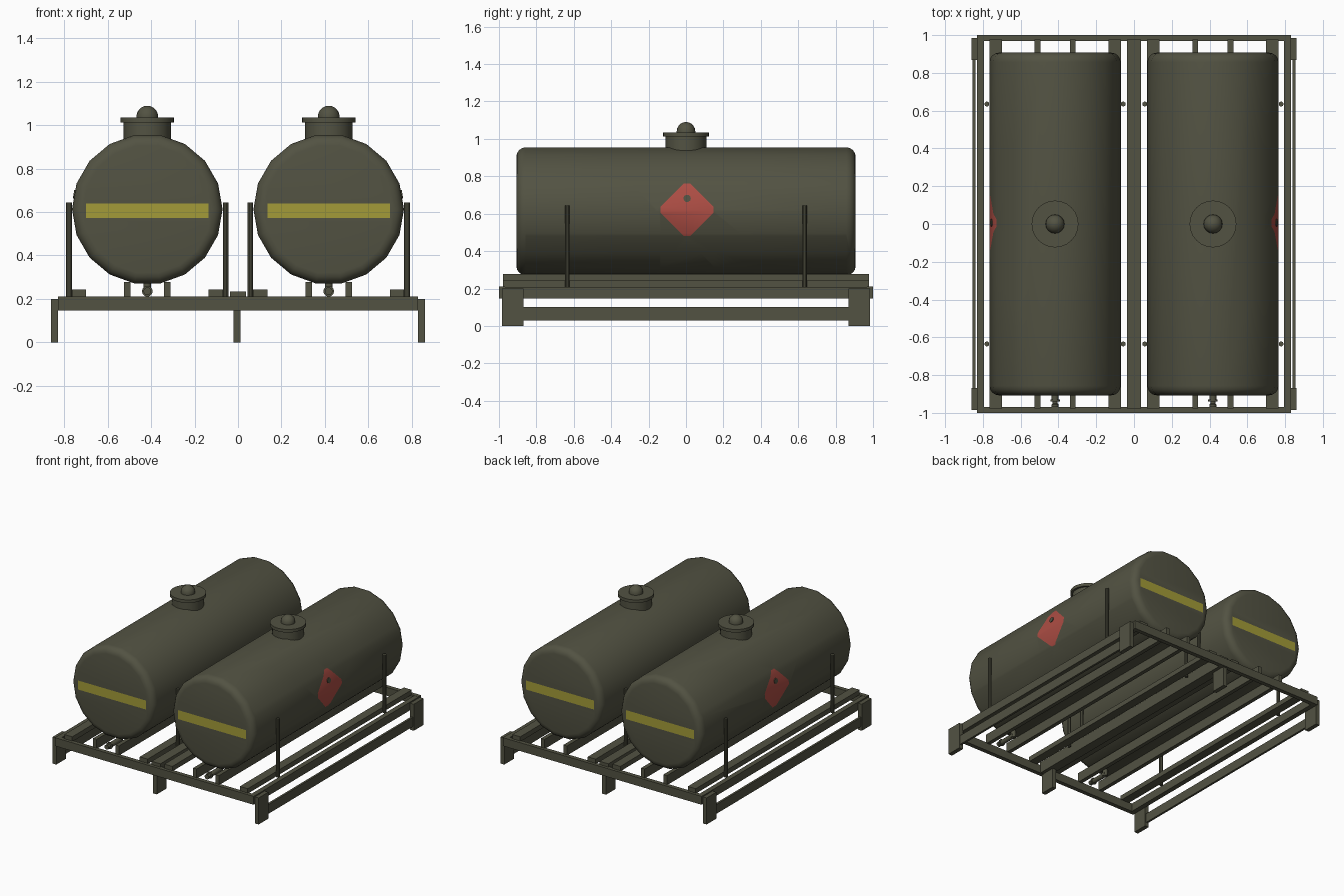
import bpy, bmesh, math
from mathutils import Vector

if "Cube" in bpy.data.objects:
    bpy.data.objects.remove(bpy.data.objects["Cube"])

def material(name, col):
    m = bpy.data.materials.new(name)
    m.diffuse_color = (*col, 1)
    m.use_nodes = True
    m.node_tree.nodes["Principled BSDF"].inputs["Base Color"].default_value = m.diffuse_color
    return m

OLIVE = material("olive_paint", (0.085, 0.085, 0.055))
YELLOW = material("yellow_band", (0.37, 0.33, 0.04))
RED = material("red_sign", (0.42, 0.075, 0.058))

def finish(bm, name, mats=(OLIVE,), smooth=False):
    bmesh.ops.recalc_face_normals(bm, faces=bm.faces)
    me = bpy.data.meshes.new(name)
    bm.to_mesh(me)
    bm.free()
    ob = bpy.data.objects.new(name, me)
    bpy.context.collection.objects.link(ob)
    for m in mats:
        me.materials.append(m)
    if smooth:
        bpy.ops.object.select_all(action='DESELECT')
        ob.select_set(True)
        bpy.context.view_layer.objects.active = ob
        bpy.ops.object.shade_smooth_by_angle(angle=math.radians(35))
    return ob

def box(name, x0, x1, y0, y1, z0, z1):
    bm = bmesh.new()
    bmesh.ops.create_cube(bm, size=1)
    for v in bm.verts:
        v.co = Vector((x0 + (v.co.x + .5) * (x1 - x0),
                       y0 + (v.co.y + .5) * (y1 - y0),
                       z0 + (v.co.z + .5) * (z1 - z0)))
    return finish(bm, name)

def lathe(profile, n, centre, axis):
    """Closed solid of revolution; profile is (radius, distance along axis)."""
    bm = bmesh.new()
    rings = []
    for r, t in profile:
        ring = []
        for i in range(n):
            a = 2 * math.pi * i / n
            c, s = r * math.cos(a), r * math.sin(a)
            p = {'Z': (c, s, t), 'Y': (c, t, s), 'X': (t, c, s)}[axis]
            ring.append(bm.verts.new(Vector(centre) + Vector(p)))
        rings.append(ring)
    for a, b in zip(rings, rings[1:]):
        for i in range(n):
            j = (i + 1) % n
            bm.faces.new((a[i], a[j], b[j], b[i]))
    bm.faces.new(rings[0])
    bm.faces.new(rings[-1])
    bmesh.ops.recalc_face_normals(bm, faces=bm.faces)
    return bm

def cut(bm, pick, co, no):
    faces = [f for f in bm.faces if pick(f)]
    geom = faces + list({e for f in faces for e in f.edges}) + list({v for f in faces for v in f.verts})
    bmesh.ops.bisect_plane(bm, geom=geom, plane_co=co, plane_no=no, dist=1e-5)

TX, TZ, R, L, B = 0.418, 0.613, 0.347, 0.907, 0.05

for side, label in ((-1, "left"), (1, "right")):
    cx = side * TX
    # tank with rounded ends
    arc = [(R - B + B * math.sin(a), L - B + B * math.cos(a))
           for a in (math.radians(d) for d in (0, 22.5, 45, 67.5, 90))]
    bm = lathe([(r, -t) for r, t in arc] + arc[::-1], 18, (cx, 0, TZ), 'Y')
    # yellow bands cut into both end caps
    cap = lambda f: abs(f.normal.y) > 0.99
    for dz in (-0.035, 0.033):
        cut(bm, cap, (0, 0, 0.607 + dz), (0, 0, 1))
    for dx in (-0.283, 0.283):
        cut(bm, cap, (cx + dx, 0, 0), (1, 0, 0))
    # red diamond with blunted corners cut into the outer side
    dy, dz0 = 0.006, 0.621
    flank = lambda f: (f.normal.x * side > 0.5 and abs(f.normal.y) < 0.1)
    for sy in (-1, 1):
        for sz in (-1, 1):
            cut(bm, flank, (0, dy + sy * 0.158, dz0), (0, sy, sz))
        cut(bm, flank, (0, dy + sy * 0.142, 0), (0, 1, 0))
        cut(bm, flank, (0, 0, dz0 + sy * 0.14), (0, 0, 1))
    for f in bm.faces:
        c = f.calc_center_median()
        if cap(f) and abs(c.z - 0.606) < 0.034 and abs(c.x - cx) < 0.283:
            f.material_index = 1
        u, v = abs(c.y - dy), abs(c.z - dz0)
        if flank(f) and u + v < 0.158 and u < 0.142 and v < 0.14:
            f.material_index = 2
    finish(bm, label + "_tank", (OLIVE, YELLOW, RED), True)
    # dot on the diamond
    dot = lathe([(0.02, -0.004), (0.02, 0.004)], 10, (cx + side * (R - 0.011), dy, 0.682), 'X')
    for v in dot.verts:
        v.co.x -= side * (v.co.z - 0.682) * 0.176
    finish(dot, label + "_sign_dot")

    # filler neck, lid and knob
    finish(lathe([(0.109, 0.9), (0.109, 1.015)], 24, (cx, 0, 0), 'Z'), label + "_filler_neck", smooth=True)
    finish(lathe([(0.124, 1.012), (0.124, 1.035)], 24, (cx, 0, 0), 'Z'), label + "_filler_lid", smooth=True)
    dome = [(0.05, 1.03)] + [(0.05 * math.cos(math.radians(d)), 1.04 + 0.05 * math.sin(math.radians(d)))
                             for d in (0, 18, 36, 54, 72, 88)]
    finish(lathe(dome, 16, (cx, 0, 0), 'Z'), label + "_lid_knob", smooth=True)

    # drain pipe with collar and riser
    finish(lathe([(0.018, -0.97), (0.018, -0.955), (0.013, -0.95), (0.013, -0.94), (0.025, -0.94),
                  (0.025, -0.93), (0.018, -0.93), (0.018, -0.80)], 12, (cx, 0, 0.235), 'Y'),
           label + "_drain_pipe", smooth=True)
    finish(lathe([(0.018, 0.22), (0.018, 0.30)], 12, (cx, -0.81, 0), 'Z'), label + "_drain_riser", smooth=True)

    # long bearers under the tank
    for k, (off, half, top) in enumerate(((-0.315, 0.033, 0.242), (-0.093, 0.015, 0.277),
                                          (0.093, 0.015, 0.277), (0.315, 0.033, 0.242))):
        box(f"{label}_bearer_{k + 1}", cx + off - half, cx + off + half, -0.978, 0.978, 0.205, top)

    # upright posts holding the tank
    for y in (-0.635, 0.635):
        for off in (-0.361, 0.361):
            finish(lathe([(0.013, 0.205), (0.013, 0.645)], 10, (cx + off, y, 0), 'Z'),
                   label + "_post", smooth=True)

    # side beam and low side rail
    xs = sorted((side * 0.793, side * 0.83))
    box(label + "_side_beam", xs[0], xs[1], -0.98, 0.98, 0.147, 0.209)
    xs = sorted((side * 0.838, side * 0.854))
    box(label + "_low_rail", xs[0], xs[1], -0.88, 0.88, 0.03, 0.1)

# end beams, legs and centre beam
for s, end in ((-1, "front"), (1, "back")):
    ys = sorted((s * 0.968, s * 1.0))
    box(end + "_beam", -0.83, 0.83, ys[0], ys[1], 0.147, 0.21)
    ys = sorted((s * 0.868, s * 0.984))
    for x, label, top in ((-0.845, "left", 0.2), (0.845, "right", 0.2), (-0.005, "middle", 0.16)):
        box(f"{end}_{label}_leg", x - 0.016, x + 0.016, ys[0], ys[1], 0, top)
box("centre_beam", -0.036, 0.036, -0.978, 0.978, 0.15, 0.235)
